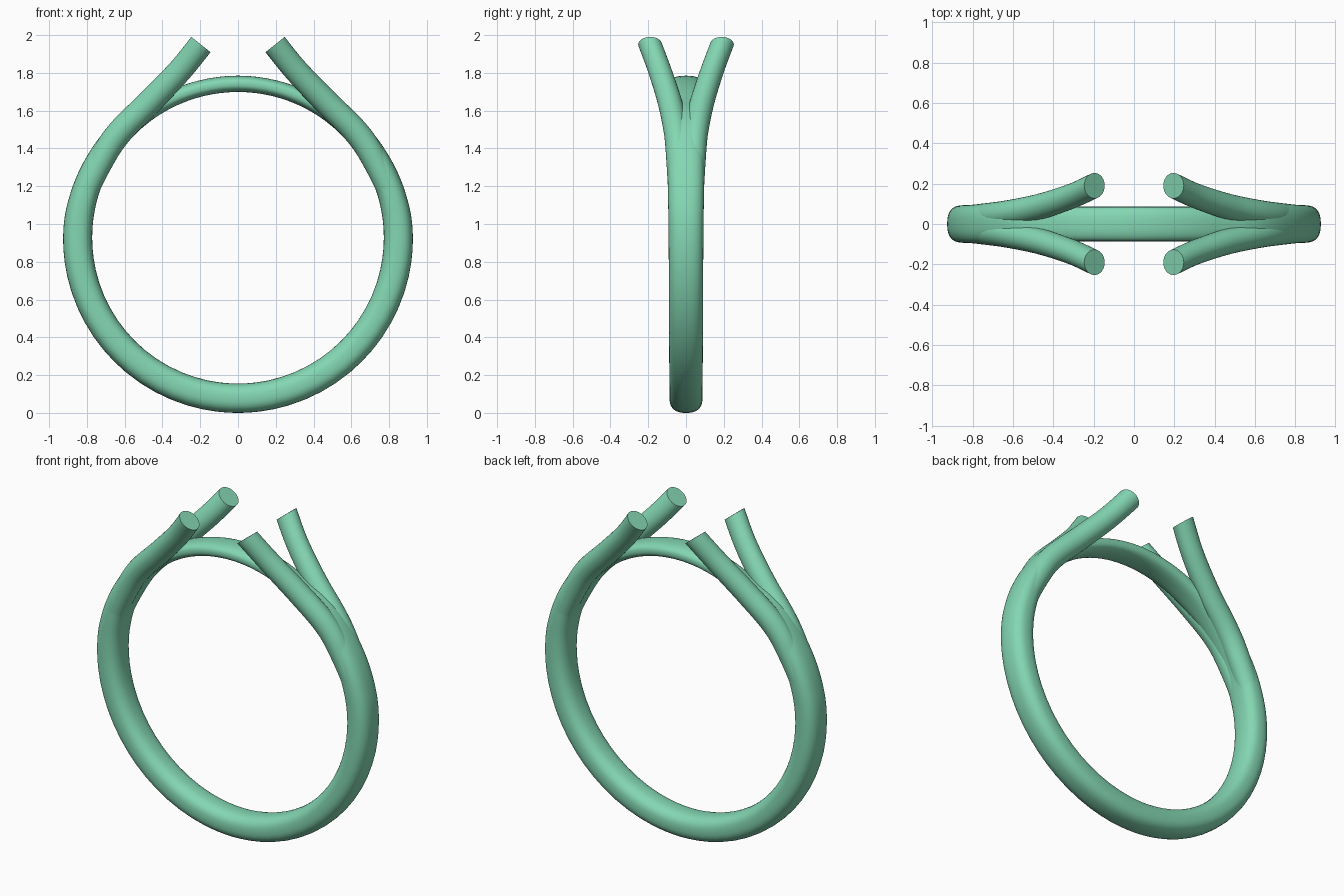
import bpy, bmesh, math
from mathutils import Vector

if "Cube" in bpy.data.objects:
    bpy.data.objects.remove(bpy.data.objects["Cube"])

mat = bpy.data.materials.new("mint_green")
mat.diffuse_color = (0.23, 0.68, 0.45, 1)
mat.use_nodes = True
mat.node_tree.nodes["Principled BSDF"].inputs["Base Color"].default_value = mat.diffuse_color
CZ, INNER = 0.927, 0.772   # ring centre height, inner radius


def spow(v, p):
    return math.copysign(abs(v) ** p, v)


def section(c, n, a, b, expo, count):
    """Superellipse in the plane of n and the y axis."""
    pts = []
    for i in range(count):
        t = 2 * math.pi * i / count
        pts.append(c + n * a * spow(math.cos(t), 2 / expo)
                   + Vector((0, 1, 0)) * b * spow(math.sin(t), 2 / expo))
    return pts


def loft(name, rings, closed):
    bm = bmesh.new()
    rows = [[bm.verts.new(p) for p in r] for r in rings]
    k = len(rows[0])
    for i in range(len(rows) if closed else len(rows) - 1):
        a, b = rows[i], rows[(i + 1) % len(rows)]
        for j in range(k):
            bm.faces.new((a[j], a[(j + 1) % k], b[(j + 1) % k], b[j]))
    if not closed:
        bm.faces.new(rows[0])
        bm.faces.new(rows[-1])
    bmesh.ops.recalc_face_normals(bm, faces=bm.faces)
    me = bpy.data.meshes.new(name)
    bm.to_mesh(me)
    bm.free()
    ob = bpy.data.objects.new(name, me)
    bpy.context.collection.objects.link(ob)
    me.materials.append(mat)
    bpy.ops.object.select_all(action='DESELECT')
    bpy.context.view_layer.objects.active = ob
    ob.select_set(True)
    bpy.ops.object.shade_smooth_by_angle(angle=math.radians(45))
    return ob


def catmull(keys, steps):
    """Smooth curve through rows of numbers."""
    k = [keys[0]] + keys + [keys[-1]]
    out = []
    for i in range(1, len(k) - 2):
        for s in range(steps):
            t = s / steps
            out.append([0.5 * (2 * b + (c - a) * t + (2 * a - 5 * b + 4 * c - d) * t * t
                               + (3 * b - a - 3 * c + d) * t ** 3)
                        for a, b, c, d in zip(*k[i - 1:i + 3])])
    return out + [list(keys[-1])]


# Ring band: thick below, thinning to a narrow bridge at the top
# (degrees from top, outer radius, half width)
profile = catmull([(0, .858, .085), (25, .859, .083), (33, .868, .083), (40, .888, .084),
                   (48, .902, .088), (60, .908, .095), (75, .918, .095), (90, .926, .092),
                   (135, .927, .089), (180, .927, .087)], 9)
full = profile + [(360 - d, r, w) for d, r, w in profile[-2:0:-1]]
rings = []
for deg, outer, w in full:
    a = math.radians(deg)
    n = Vector((math.sin(a), 0, math.cos(a)))
    mid = Vector((0, 0, CZ)) + n * (INNER + outer) / 2
    rings.append(section(mid, n, (outer - INNER) / 2, w, 2.5, 40))
loft("ring_band", rings, True)

# Split prongs: one tube leaving the band, mirrored to four (x, y, z, radius)
path = catmull([(.849, .02, .90, .060), (.818, .030, 1.13, .064), (.718, .040, 1.349, .067),
                (.625, .052, 1.487, .068), (.47, .085, 1.643, .067),
                (.31, .138, 1.81, .065), (.196, .190, 1.95, .065)], 8)
rings = []
for i, (x, y, z, r) in enumerate(path):
    p, q = path[max(i - 1, 0)], path[min(i + 1, len(path) - 1)]
    n = Vector((q[2] - p[2], 0, p[0] - q[0])).normalized()
    rings.append(section(Vector((x, y, z)), n, r, r * 0.97, 2.0, 32))
prong = loft("split_prongs", rings, False)
mirror = prong.modifiers.new("mirror", 'MIRROR')
mirror.use_axis = (True, True, False)
mirror.use_mirror_merge = False
